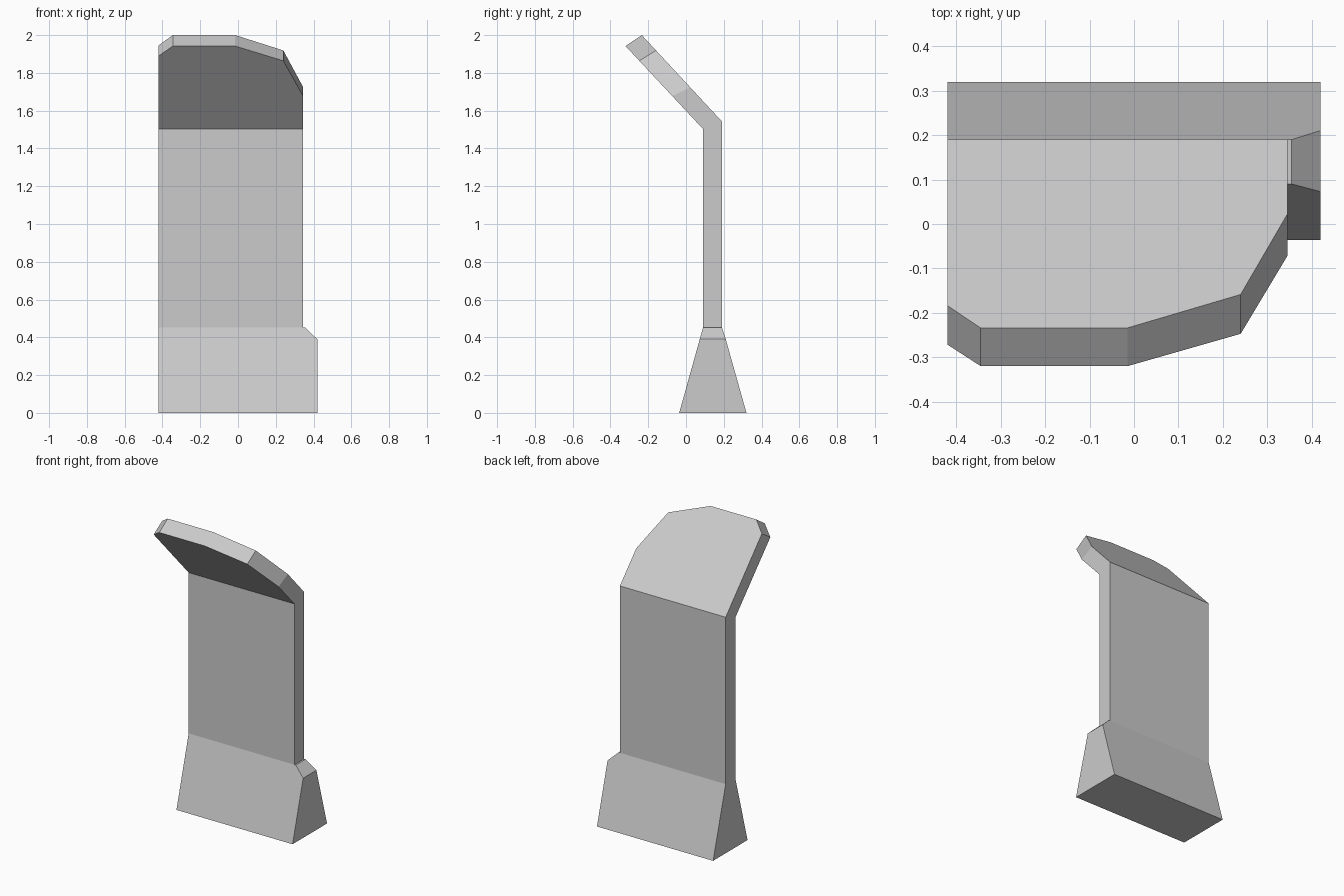
import bpy, bmesh

if "Cube" in bpy.data.objects:
    bpy.data.objects.remove(bpy.data.objects["Cube"])

grey = bpy.data.materials.new("plain grey")
grey.diffuse_color = (0.6, 0.6, 0.6, 1)
grey.use_nodes = True
grey.node_tree.nodes["Principled BSDF"].inputs["Base Color"].default_value = grey.diffuse_color

# Elevation outlines (x, z): flared foot, upright wall, leaning hood
FOOT = [(-.42, 0), (.42, 0), (.42, .39), (.355, .452), (.345, .452), (-.42, .452)]
WALL = [(-.42, .452), (.345, .452), (.345, 1.503), (-.42, 1.503)]
HOOD = [(-.42, 1.503), (.345, 1.503), (.345, 1.677), (.24, 1.864),
        (-.015, 1.942), (-.345, 1.942), (-.42, 1.89)]


def front_point(x, z):
    if z < .452:
        return x, -.036 + (.09 + .036) * z / .452, z
    return x, .09 - max(0, z - 1.503) * .41 / .439, z


def back_point(x, z):
    if z < .452:
        return x, .32 - (.32 - .193) * z / .452, z
    if z < 1.5:
        return x, .19, z
    # the back of the hood is the front moved along its normal
    t = (z - 1.503) / .439
    return x, .19 - t * .424, 1.543 + t * .457


bm = bmesh.new()
cache = {}


def vert(side, x, z):
    key = (side, x, z)
    if key not in cache:
        cache[key] = bm.verts.new((front_point if side == 0 else back_point)(x, z))
    return cache[key]


# Front and back skins
edges = {}
for outline in (FOOT, WALL, HOOD):
    bm.faces.new([vert(0, *p) for p in outline])
    bm.faces.new([vert(1, *p) for p in reversed(outline)])
    for a, b in zip(outline, outline[1:] + outline[:1]):
        edges.setdefault(frozenset((a, b)), []).append((a, b))

# Rim along the unshared outline edges
for uses in edges.values():
    if len(uses) == 1:
        a, b = uses[0]
        bm.faces.new([vert(0, *b), vert(0, *a), vert(1, *a), vert(1, *b)])

bmesh.ops.recalc_face_normals(bm, faces=bm.faces)
mesh = bpy.data.meshes.new("hooded_panel")
bm.to_mesh(mesh)
bm.free()
mesh.materials.append(grey)
bpy.context.collection.objects.link(bpy.data.objects.new("hooded_panel", mesh))
